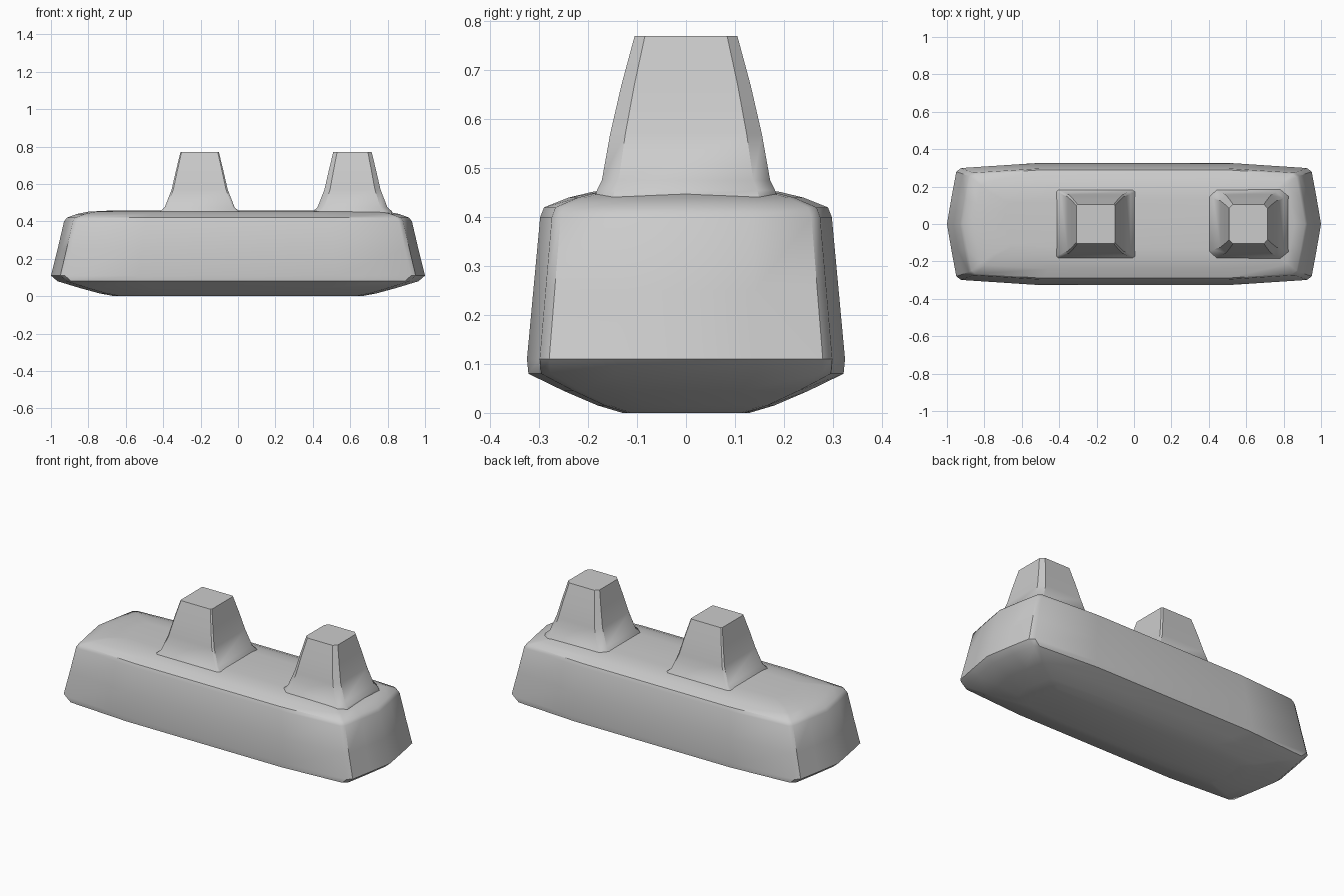
import bpy, bmesh, math

if "Cube" in bpy.data.objects:
    bpy.data.objects.remove(bpy.data.objects["Cube"])


def loft(name, outline, rings, cx=0.0, cy=0.0, angle=40):
    """Stack scaled copies of a closed outline; rings are (z, half_x, half_y)."""
    bm = bmesh.new()
    levels = [[bm.verts.new((cx + px * hx, cy + py * hy, z)) for px, py in outline]
              for z, hx, hy in rings]
    n = len(outline)
    for a, b in zip(levels, levels[1:]):
        for i in range(n):
            j = (i + 1) % n
            bm.faces.new((a[i], a[j], b[j], b[i]))
    bm.faces.new(levels[0][::-1])
    bm.faces.new(levels[-1])
    bmesh.ops.recalc_face_normals(bm, faces=bm.faces)
    mesh = bpy.data.meshes.new(name)
    bm.to_mesh(mesh)
    bm.free()
    ob = bpy.data.objects.new(name, mesh)
    bpy.context.collection.objects.link(ob)
    bpy.context.view_layer.objects.active = ob
    ob.select_set(True)
    bpy.ops.object.shade_smooth_by_angle(angle=math.radians(angle))
    ob.select_set(False)
    return ob


def four_way(quarter):
    """Mirror a quarter outline (from +x axis to +y side) into a closed loop."""
    half = quarter + [(-x, y) for x, y in reversed(quarter)]
    return half + [(x, -y) for x, y in reversed(half) if y > 0]


# Long body with bowed sides, slightly pointed ends and a rounded keel
body_outline = four_way([(1.0, 0.0), (0.975, 0.45), (0.95, 0.86), (0.925, 0.92), (0.53, 1.0)])
body = loft("body", body_outline, [
    (0.0, 0.66, 0.13), (0.015, 0.74, 0.18), (0.045, 0.85, 0.25), (0.08, 0.965, 0.322),
    (0.11, 1.0, 0.325), (0.25, 0.965, 0.312), (0.40, 0.93, 0.298), (0.42, 0.915, 0.29),
    (0.44, 0.86, 0.24), (0.452, 0.80, 0.19), (0.457, 0.70, 0.13)])

# Two tapered square pegs with flared feet
peg_rings = [(0.43, 0.215, 0.19), (0.455, 0.21, 0.182), (0.475, 0.187, 0.172),
             (0.57, 0.15, 0.155), (0.67, 0.127, 0.132), (0.77, 0.103, 0.105)]
for name, cx, chamfer in (("left_peg", -0.205, 0.94), ("right_peg", 0.612, 0.80)):
    loft(name, four_way([(1.0, chamfer), (chamfer, 1.0)]), peg_rings, cx=cx)
